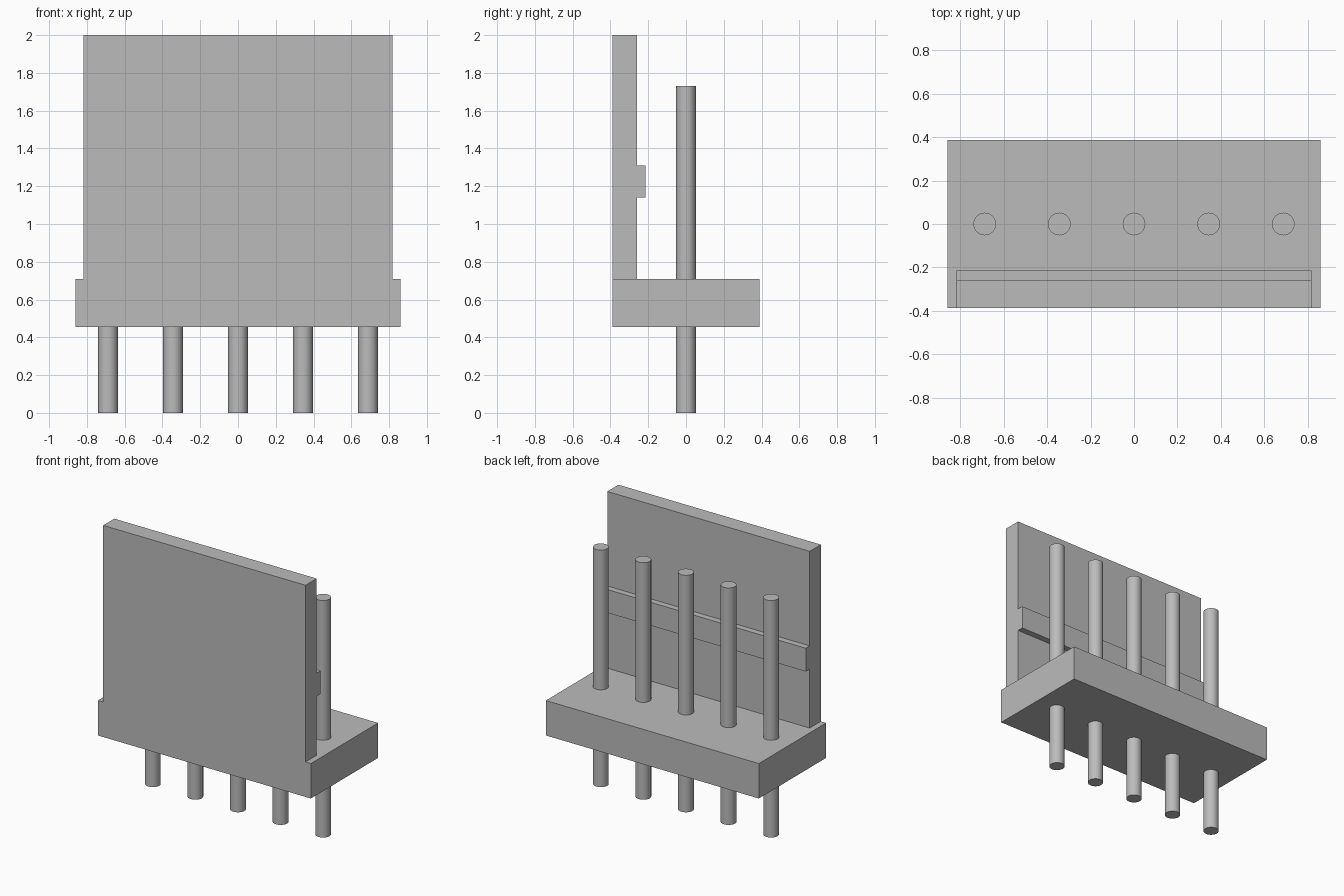
import bpy
import bmesh

cube = bpy.data.objects.get("Cube")
if cube:
    bpy.data.objects.remove(cube, do_unlink=True)

grey = bpy.data.materials.new("plain grey")
grey.use_nodes = True
colour = (0.5, 0.5, 0.5, 1)
grey.diffuse_color = colour
grey.node_tree.nodes["Principled BSDF"].inputs["Base Color"].default_value = colour


def extrude_profile(name, profile, half_width):
    """Extrude a (y, z) outline along x, centred on x = 0."""
    bm = bmesh.new()
    face = bm.faces.new([bm.verts.new((-half_width, y, z)) for y, z in profile])
    result = bmesh.ops.extrude_face_region(bm, geom=[face])
    moved = [v for v in result["geom"] if isinstance(v, bmesh.types.BMVert)]
    bmesh.ops.translate(bm, verts=moved, vec=(2 * half_width, 0, 0))
    bmesh.ops.recalc_face_normals(bm, faces=bm.faces)
    mesh = bpy.data.meshes.new(name)
    bm.to_mesh(mesh)
    bm.free()
    mesh.materials.append(grey)
    obj = bpy.data.objects.new(name, mesh)
    bpy.context.collection.objects.link(obj)
    return obj


BASE_BOTTOM, BASE_TOP = 0.455, 0.71
FRONT, BACK = -0.388, 0.388
WALL_BACK, RIDGE_BACK = -0.26, -0.215

# Base block
extrude_profile("base", [(FRONT, BASE_BOTTOM), (BACK, BASE_BOTTOM),
                         (BACK, BASE_TOP), (FRONT, BASE_TOP)], 0.86)

# Upright wall with a locking ridge on its inner side
extrude_profile("locking_wall", [(FRONT, BASE_TOP), (WALL_BACK, BASE_TOP),
                                 (WALL_BACK, 1.14), (RIDGE_BACK, 1.14),
                                 (RIDGE_BACK, 1.31), (WALL_BACK, 1.31),
                                 (WALL_BACK, 2), (FRONT, 2)], 0.817)

# Row of round pins passing through the base
PIN_TOP = 1.73
for i in range(5):
    bpy.ops.mesh.primitive_cylinder_add(vertices=48, radius=0.052, depth=PIN_TOP,
                                        location=((i - 2) * 0.344, 0, PIN_TOP / 2))
    pin = bpy.context.object
    pin.name = f"pin_{i + 1}"
    pin.data.materials.append(grey)
    bpy.ops.object.shade_smooth_by_angle()
